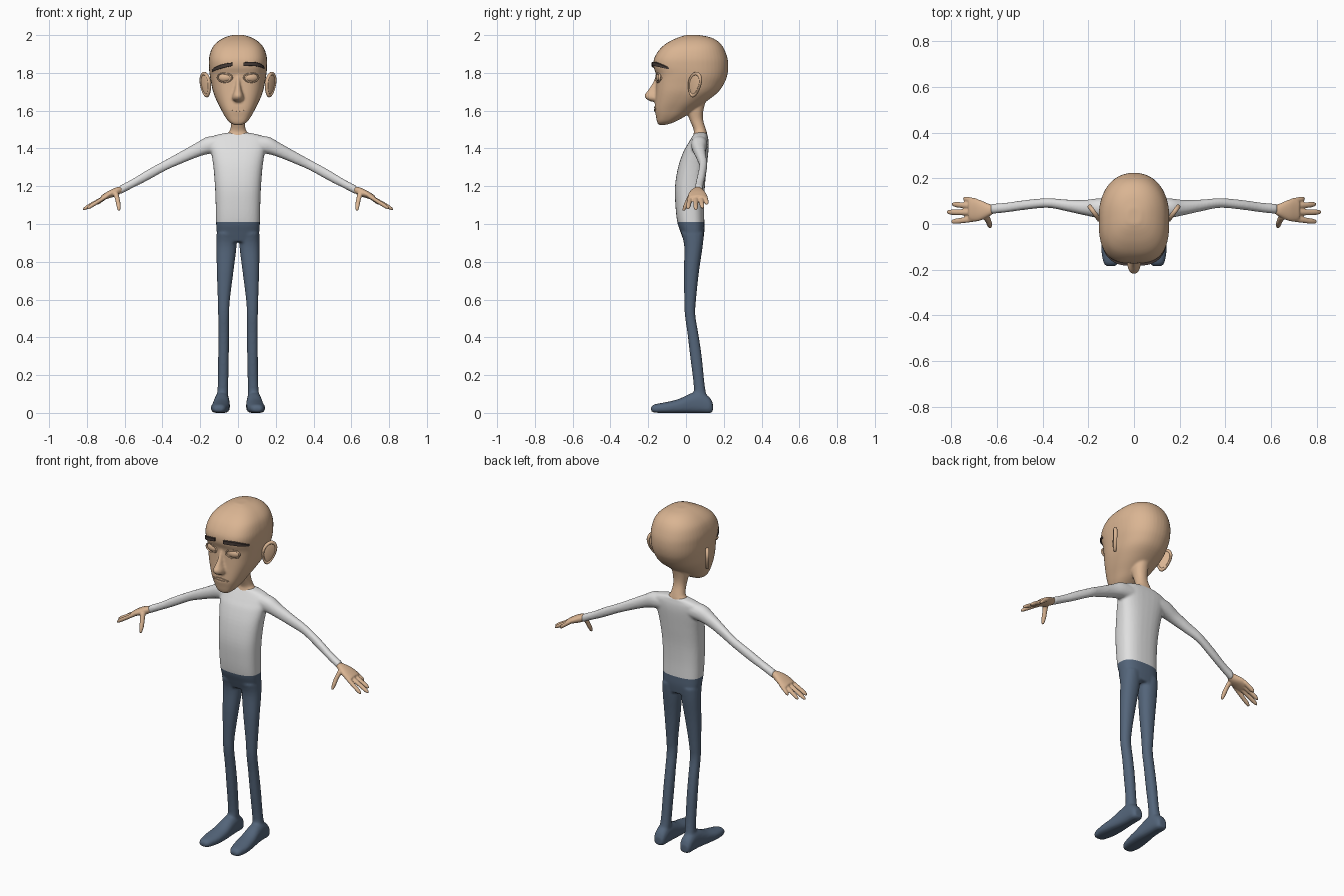
import bpy, bmesh, math
from mathutils import Vector, Matrix
from mathutils.bvhtree import BVHTree

if "Cube" in bpy.data.objects:
    bpy.data.objects.remove(bpy.data.objects["Cube"])


def material(name, rgb):
    m = bpy.data.materials.new(name)
    m.diffuse_color = (*rgb, 1)
    m.use_nodes = True
    m.node_tree.nodes["Principled BSDF"].inputs["Base Color"].default_value = m.diffuse_color
    return m


SKIN = material("skin", (0.70, 0.46, 0.29))
SHIRT = material("shirt white", (0.74, 0.74, 0.74))
DENIM = material("trouser blue", (0.088, 0.130, 0.195))
BROW = material("brow brown", (0.06, 0.043, 0.038))


def make(name, bm, mat):
    bmesh.ops.recalc_face_normals(bm, faces=bm.faces[:])
    me = bpy.data.meshes.new(name)
    bm.to_mesh(me)
    bm.free()
    me.materials.append(mat)
    me.shade_smooth()
    ob = bpy.data.objects.new(name, me)
    bpy.context.collection.objects.link(ob)
    return ob


def catmull(rows, k=4):
    out = []
    for i in range(len(rows) - 1):
        p0, p1, p2, p3 = (rows[max(i - 1, 0)], rows[i], rows[i + 1], rows[min(i + 2, len(rows) - 1)])
        for j in range(k):
            t = j / k
            out.append([0.5 * (2 * b + (c - a) * t + (2 * a - 5 * b + 4 * c - d) * t * t
                               + (3 * b - a - 3 * c + d) * t ** 3)
                        for a, b, c, d in zip(p0, p1, p2, p3)])
    return out + [list(rows[-1])]


def loft(bm, axis, rows, side=1, p=(2.2, 2.2), n=32):
    """Rows are (position along axis, centre, half width, low edge, high edge)."""
    rings = []
    for t, c, hw, lo, hi in catmull(rows):
        ring = []
        for i in range(n):
            a = 2 * math.pi * i / n
            co, si = math.cos(a), math.sin(a)
            e = 2 / (p[0] if si < 0 else p[1])
            u = c + hw * math.copysign(abs(co) ** e, co)
            v = (lo + hi) / 2 + (hi - lo) / 2 * math.copysign(abs(si) ** e, si)
            q = {"z": (u, v, t), "y": (u, t, v), "x": (t, u, v)}[axis]
            ring.append(bm.verts.new((q[0] * side, q[1], q[2])))
        rings.append(ring)
    faces = []
    for r, s in zip(rings, rings[1:]):
        for i in range(n):
            j = (i + 1) % n
            faces.append(bm.faces.new((r[i], r[j], s[j], s[i])))
    faces += [bm.faces.new(rings[0][::-1]), bm.faces.new(rings[-1])]
    bmesh.ops.recalc_face_normals(bm, faces=faces)


def fuse(name, bm, mat, voxel, steps):
    """Weld overlapping lofts into one smooth skin."""
    ob = make(name, bm, mat)
    r = ob.modifiers.new("weld", "REMESH")
    r.mode, r.voxel_size = "VOXEL", voxel
    s = ob.modifiers.new("relax", "SMOOTH")
    s.factor, s.iterations = 0.5, steps
    me = bpy.data.meshes.new_from_object(ob.evaluated_get(bpy.context.evaluated_depsgraph_get()))
    ob.modifiers.clear()
    ob.data = me
    me.materials.clear()
    me.materials.append(mat)
    me.shade_smooth()
    return ob


# Clothed body: torso, sleeves, legs and shoes
bm = bmesh.new()
loft(bm, "z", [(.905, 0, .105, -.01, .09), (.96, 0, .113, -.03, .097), (1.01, 0, .116, -.046, .097),
               (1.1, 0, .118, -.056, .096), (1.2, 0, .122, -.058, .1), (1.3, 0, .13, -.042, .11),
               (1.38, 0, .142, -.015, .118), (1.42, 0, .15, .007, .12), (1.45, 0, .15, .025, .118),
               (1.466, 0, .13, .035, .114), (1.477, 0, .09, .042, .112), (1.484, 0, .05, .05, .105)],
     p=(2.6, 2.6))
for s in (1, -1):
    loft(bm, "x", [(.08, .07, .045, 1.38, 1.467), (.16, .07, .042, 1.37, 1.462), (.22, .072, .033, 1.352, 1.43),
                   (.30, .082, .025, 1.32, 1.385), (.38, .092, .021, 1.285, 1.341), (.48, .083, .021, 1.23, 1.286),
                   (.56, .072, .021, 1.19, 1.237), (.628, .066, .022, 1.155, 1.202)], s)
    loft(bm, "z", [(.95, .06, .053, -.025, .095), (.88, .061, .053, -.009, .088), (.75, .068, .044, -.011, .069),
                   (.6, .075, .032, -.009, .053), (.52, .076, .029, -.006, .049), (.42, .076, .028, .008, .065),
                   (.3, .077, .028, .022, .083), (.13, .08, .028, .042, .101), (.06, .085, .034, .03, .12)], s)
    loft(bm, "y", [(-.185, .102, .018, .01, .03), (-.168, .1, .034, .002, .045), (-.11, .096, .047, -.001, .056),
                   (-.04, .09, .047, -.001, .073), (.03, .086, .041, -.001, .105), (.08, .085, .038, -.001, .112),
                   (.125, .085, .034, -.001, .082), (.142, .085, .022, .008, .05)], s, p=(3, 2.2))
body = fuse("body", bm, SHIRT, .007, 3)
for name, mat, upper in (("shirt", SHIRT, True), ("trousers_and_shoes", DENIM, False)):
    bm = bmesh.new()
    bm.from_mesh(body.data)
    bmesh.ops.bisect_plane(bm, geom=bm.verts[:] + bm.edges[:] + bm.faces[:], plane_co=(0, 0, 1.01),
                           plane_no=(0, 0, 1), clear_inner=upper, clear_outer=not upper)
    make(name, bm, mat)
bpy.data.objects.remove(body)

# Hands: palm, four fingers and a thumb
for s, name in ((1, "left_hand"), (-1, "right_hand")):
    bm = bmesh.new()
    loft(bm, "x", [(.61, .065, .015, 1.17, 1.197), (.64, .06, .03, 1.15, 1.195), (.68, .06, .047, 1.137, 1.178),
                   (.71, .061, .048, 1.127, 1.16), (.725, .061, .04, 1.125, 1.15)], s)
    for y0, y1, x1, z1 in ((.1, .11, .748, 1.108), (.076, .087, .797, 1.087),
                           (.05, .052, .82, 1.078), (.023, .01, .80, 1.082)):
        rows = []
        for t, r in ((0, .012), (.5, .0125), (.85, .0115), (1, .006)):
            z = 1.15 + (z1 - 1.15) * t
            rows.append((.69 + (x1 - .69) * t, y0 + (y1 - y0) * t, r, z - r, z + r))
        loft(bm, "x", rows, s, n=16)
    loft(bm, "z", [(1.17, .65, .015, .02, .055), (1.13, .638, .0125, 0, .027),
                   (1.095, .632, .0115, -.015, .01), (1.07, .63, .006, -.02, -.006)], s, n=16)
    fuse(name, bm, SKIN, .0045, 2)

# Head with neck and nose
bm = bmesh.new()
loft(bm, "z", [(1.525, 0, .022, -.145, -.105), (1.54, 0, .047, -.153, -.06), (1.57, 0, .07, -.159, -.005),
               (1.605, 0, .089, -.165, .045), (1.65, 0, .112, -.163, .11), (1.7, 0, .132, -.16, .172),
               (1.75, 0, .143, -.158, .205), (1.79, 0, .15, -.158, .219), (1.835, 0, .154, -.172, .224),
               (1.88, 0, .153, -.167, .219), (1.93, 0, .138, -.135, .2), (1.965, 0, .108, -.09, .172),
               (1.988, 0, .07, -.04, .13), (2.0, 0, .03, 0, .07)], p=(2.9, 2.2), n=48)
loft(bm, "z", [(1.45, 0, .07, .03, .115), (1.478, 0, .056, .04, .112), (1.5, 0, .041, .04, .106),
               (1.55, 0, .036, .02, .091), (1.6, 0, .042, 0, .092), (1.67, 0, .05, -.03, .11)])
loft(bm, "z", [(1.8, 0, .014, -.155, -.1), (1.75, 0, .014, -.175, -.1), (1.71, 0, .02, -.2, -.1),
               (1.682, 0, .029, -.219, -.1), (1.662, 0, .031, -.211, -.1), (1.648, 0, .02, -.185, -.1)], n=24)
head = fuse("head", bm, SKIN, .006, 3)
bm = bmesh.new()
bm.from_mesh(head.data)
tree = BVHTree.FromBMesh(bm)
bm.free()


def face_y(x, z):
    hit = tree.ray_cast(Vector((x, -1, z)), Vector((0, 1, 0)))[0]
    return hit.y if hit else -.08


def strip(name, ends, bulge, mat, n=10):
    """Band that follows the face through (x, z, half height) points."""
    bm = bmesh.new()
    rings = []
    for x, z, h in catmull(ends, n):
        y = face_y(x, z)
        rings.append([bm.verts.new(q) for q in ((x, y + .012, z - h), (x, y - bulge, z - h * .8),
                                                (x, y - bulge, z + h * .8), (x, y + .012, z + h))])
    for r, q in zip(rings, rings[1:]):
        for i in range(4):
            bm.faces.new((r[i], r[i - 1], q[i - 1], q[i]))
    bm.faces.new(rings[0])
    bm.faces.new(rings[-1][::-1])
    make(name, bm, mat).data.shade_flat()


# Eyebrows (slightly uneven) and lips
strip("left_brow", [(.028, 1.846, .011), (.085, 1.847, .012), (.122, 1.838, .01), (.14, 1.826, .006)], .011, BROW)
strip("right_brow", [(-.028, 1.846, .01), (-.08, 1.836, .012), (-.122, 1.821, .01), (-.138, 1.81, .006)], .011, BROW)
strip("upper_lip", [(-.05, 1.612, .002), (0, 1.617, .007), (.05, 1.612, .002)], .004, SKIN)
strip("lower_lip", [(-.045, 1.608, .002), (0, 1.602, .007), (.045, 1.608, .002)], .004, SKIN)


def ring_torus(bm, minor, mat4, n=40, m=10):
    """Unit ring in the xz plane, placed by a matrix."""
    grid = [[bm.verts.new(mat4 @ Vector(((1 + minor * math.cos(b)) * math.cos(a), minor * math.sin(b),
                                         (1 + minor * math.cos(b)) * math.sin(a))))
             for b in [2 * math.pi * j / m for j in range(m)]]
            for a in [2 * math.pi * i / n for i in range(n)]]
    for i in range(n):
        for j in range(m):
            bm.faces.new((grid[i - 1][j - 1], grid[i][j - 1], grid[i][j], grid[i - 1][j]))


def place(loc, turn, scale):
    return Matrix.Translation(loc) @ turn @ Matrix.Diagonal((*scale, 1))


for s, side in ((1, "left"), (-1, "right")):
    # Eyeball with a slim lid ring
    turn = Matrix.Rotation(s * .22, 4, "Z")
    y = face_y(s * .07, 1.775)
    bm = bmesh.new()
    bmesh.ops.create_uvsphere(bm, u_segments=32, v_segments=16, radius=1,
                              matrix=place((s * .07, y + .012, 1.775), turn, (.038, .02, .024)))
    ring_torus(bm, .12, place((s * .07, y + .001, 1.775), turn, (.039, .05, .025)))
    make(side + "_eye", bm, SKIN)
    # Ear: dished plate with a rolled rim, narrowing to the lobe
    bm = bmesh.new()
    bmesh.ops.create_uvsphere(bm, u_segments=24, v_segments=12, radius=1, matrix=place((0, 0, 0), Matrix(), (.038, .009, .062)))
    ring_torus(bm, .17, place((0, 0, 0), Matrix(), (.035, .06, .058)))
    for v in bm.verts:
        v.co.x = v.co.x * (1 + 3.5 * min(v.co.z, .03)) + .18 * v.co.z
    turn = Matrix.Rotation(math.radians(54), 4, "Z")
    bm.transform(Matrix.Diagonal((s, 1, 1, 1)) @ Matrix.Translation((.172, .046, 1.738)) @ turn)
    make(side + "_ear", bm, SKIN)
